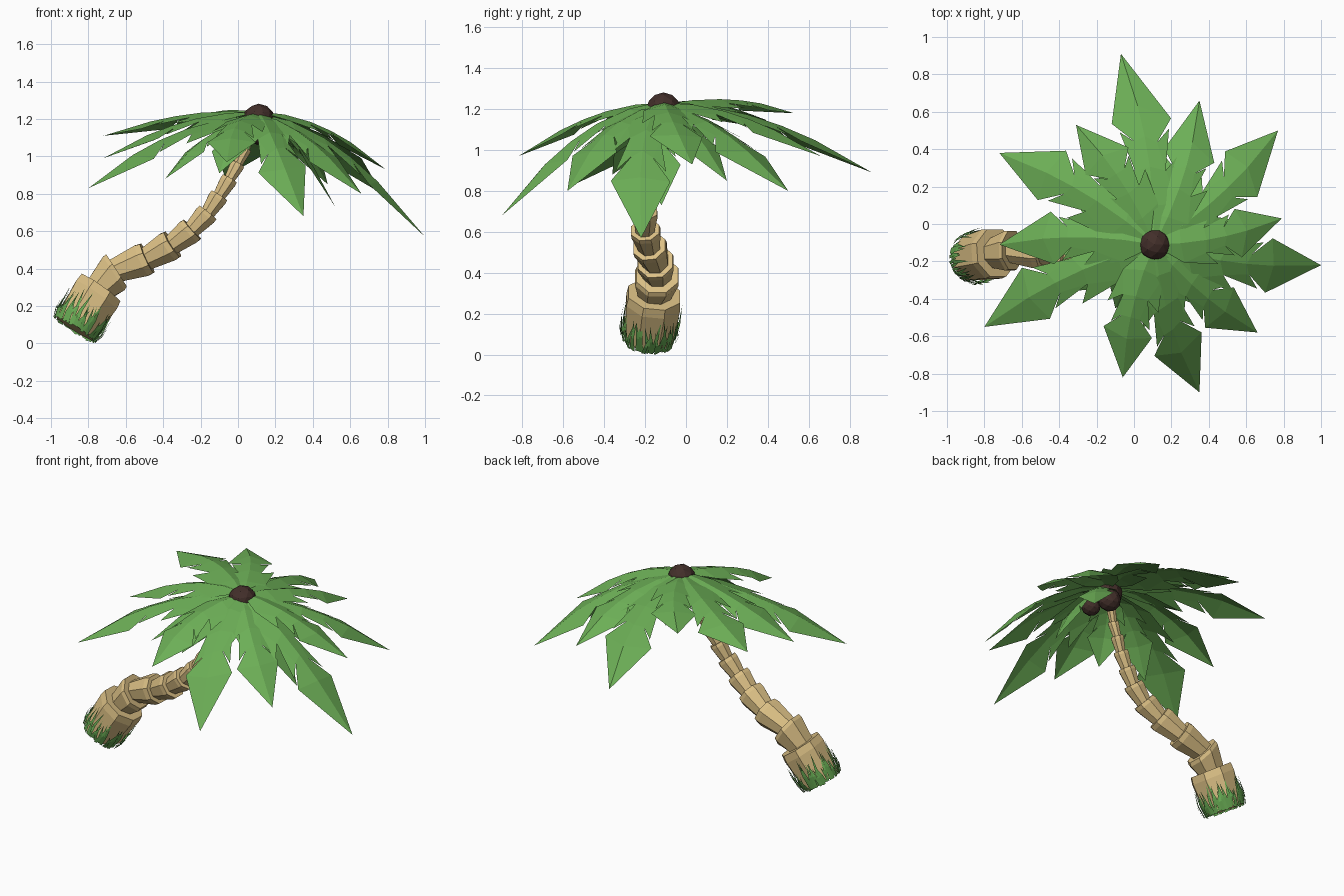
import bpy, bmesh, math, random
from mathutils import Vector

random.seed(4)
if "Cube" in bpy.data.objects:
    bpy.data.objects.remove(bpy.data.objects["Cube"])


def material(name, rgb):
    m = bpy.data.materials.new(name)
    m.use_nodes = True
    m.diffuse_color = (*rgb, 1)
    m.node_tree.nodes["Principled BSDF"].inputs["Base Color"].default_value = (*rgb, 1)
    return m


BARK = material("tan bark", (0.71, 0.525, 0.235))
LEAF = material("leaf green", (0.15, 0.425, 0.093))
GRASS = material("grass green", (0.135, 0.395, 0.085))
NUT = material("dark brown", (0.055, 0.028, 0.023))


def finish(bm, name, mat, recalc=True):
    if recalc:
        bmesh.ops.recalc_face_normals(bm, faces=bm.faces)
    mesh = bpy.data.meshes.new(name)
    bm.to_mesh(mesh)
    bm.free()
    mesh.materials.append(mat)
    obj = bpy.data.objects.new(name, mesh)
    bpy.context.collection.objects.link(obj)
    return obj


# Trunk: stacked flaring segments along a leaning path (x, y, z, radius)
PATH = [(-0.87, -0.185, 0.08, 0.135), (-0.735, -0.155, 0.295, 0.143), (-0.65, -0.14, 0.39, 0.115),
        (-0.485, -0.15, 0.455, 0.096), (-0.35, -0.18, 0.53, 0.088), (-0.245, -0.2, 0.61, 0.077),
        (-0.16, -0.2, 0.7, 0.065), (-0.1, -0.19, 0.79, 0.055), (-0.045, -0.18, 0.88, 0.048),
        (0, -0.16, 0.96, 0.041), (0.04, -0.15, 1.04, 0.035), (0.07, -0.13, 1.11, 0.03),
        (0.1, -0.115, 1.2, 0.025)]
SIDES = 8
points = [Vector(p[:3]) for p in PATH]
radii = [p[3] for p in PATH]


def frame(i):
    axis = (points[min(i + 1, len(points) - 1)] - points[max(i - 1, 0)]).normalized()
    side = axis.cross(Vector((0, 1, 0))).normalized()
    return axis, side, axis.cross(side)


bm = bmesh.new()
loops = []


def add_ring(center, i, radius):
    _, u, v = frame(i)
    ring = []
    for k in range(SIDES):
        a = math.tau * (k + 0.5) / SIDES
        ring.append(bm.verts.new(center + radius * (u * math.cos(a) + v * math.sin(a))))
    loops.append(ring)


for i in range(1, len(points)):
    start, end, r = points[i - 1], points[i], radii[i]
    add_ring(start, i - 1, r * (0.88 if i == 1 else 0.76))
    add_ring(start.lerp(end, 0.82), i, r)
    add_ring(end, i, r * 0.96)
for a, b in zip(loops, loops[1:]):
    for k in range(SIDES):
        n = (k + 1) % SIDES
        bm.faces.new((a[k], a[n], b[n], b[k]))
bm.faces.new(loops[0])
bm.faces.new(loops[-1])
finish(bm, "trunk", BARK)

# Grass: broad tapering blades around the trunk foot, bowed outward
bm = bmesh.new()
axis, u, v = frame(0)
BLADES = 64
for k in range(BLADES):
    a = math.tau * k / BLADES + random.uniform(-0.03, 0.03)
    out = u * math.cos(a) + v * math.sin(a)
    across = axis.cross(out)
    height = random.uniform(0.09, 0.21)
    lean = across * random.uniform(-0.035, 0.035)
    foot = points[0] + out * random.uniform(0.122, 0.134) - axis * random.uniform(0, 0.012)
    middle = foot + axis * height * 0.45 + out * 0.014 + lean * 0.4
    tip = foot + axis * height + out * random.uniform(0.004, 0.02) + lean
    a0, a1 = (bm.verts.new(foot + across * w) for w in (-0.009, 0.009))
    b0, b1 = (bm.verts.new(middle + across * w) for w in (-0.009, 0.009))
    t = bm.verts.new(tip)
    bm.faces.new((a0, a1, b1, b0))
    bm.faces.new((b0, b1, t))
finish(bm, "grass_tuft", GRASS, recalc=False)

# Fronds: creased leaves with notched edges, sweeping sideways and drooping to a point
CROWN = Vector((0.11, -0.11, 1.24))
FOLD = 0.3
SWEEP = 0.19


def frond(name, tip, width, base_drop=0.0):
    bm = bmesh.new()
    base = CROWN - Vector((0, 0, base_drop))
    span = Vector(tip) - base
    flat = Vector((span.x, span.y, 0))
    across = Vector((-flat.y, flat.x, 0)).normalized()
    drop = -span.z
    arch = max(0.02, 0.16 - 0.4 * drop)

    def at(t, w=0.0):
        bow = t * (1 - t)
        z = base.z - drop * (0.2 * t + 0.8 * t * t) + arch * bow - FOLD * abs(w) * width
        p = base + flat * t + across * (w * width - SWEEP * flat.length * bow)
        return bm.verts.new((p.x, p.y, z))

    rib = [at(t) for t in (0, 0.2, 0.4, 0.56, 0.72, 1)]
    for s in (1, -1):
        j = random.uniform(-0.035, 0.035)
        root = at(0.04, s * 0.2)
        shoulder = at(0.22 + j, s * 0.8)
        lobe = at(0.47 + j, s * 1.02)
        notch = at(0.4 + j, s * 0.5)
        lobe2 = at(0.61 + j, s * random.uniform(0.72, 0.85))
        notch2 = at(0.55 + j, s * 0.36)
        wing = at(0.66 + j, s * 0.97)
        r0, r1, r2, r3, r4, end = rib
        for f in ((r0, r1, shoulder, root), (r1, r2, notch, shoulder),
                  (shoulder, notch, lobe), (r2, r3, notch2, notch),
                  (notch, notch2, lobe2), (r3, r4, wing, notch2), (r4, end, wing)):
            bm.faces.new(f if s < 0 else f[::-1])
    return finish(bm, name, LEAF, recalc=False)


UPPER = [(-0.07, 0.91, 0.89), (0.35, 0.66, 0.97), (0.77, 0.5, 0.8), (0.79, 0.03, 0.93),
         (1.0, -0.22, 0.57), (0.66, -0.58, 0.8), (0.35, -0.9, 0.68), (-0.06, -0.82, 0.97),
         (-0.8, -0.55, 0.83), (-0.72, -0.11, 0.99), (-0.72, 0.38, 1.11), (-0.31, 0.53, 1.18)]
LOWER = [(0.52, -0.12, 0.73), (-0.39, -0.36, 0.88), (0.48, 0.2, 0.85), (-0.1, -0.45, 0.91)]
for n, tip in enumerate(UPPER):
    length = (Vector(tip[:2]) - CROWN.xy).length
    frond(f"upper_frond_{n + 1}", tip, 0.075 + 0.085 * length, 0.008 * (n % 3))
for n, tip in enumerate(LOWER):
    frond(f"lower_frond_{n + 1}", tip, 0.11, 0.035)

# Crown bud and hanging nuts
for name, pos, r in (("crown_bud", (0.11, -0.11, 1.195), 0.087),
                     ("front_nut", (0.18, -0.19, 1.115), 0.06),
                     ("back_nut", (0.13, -0.075, 1.125), 0.07)):
    bm = bmesh.new()
    bmesh.ops.create_icosphere(bm, subdivisions=2, radius=r)
    finish(bm, name, NUT).location = pos
